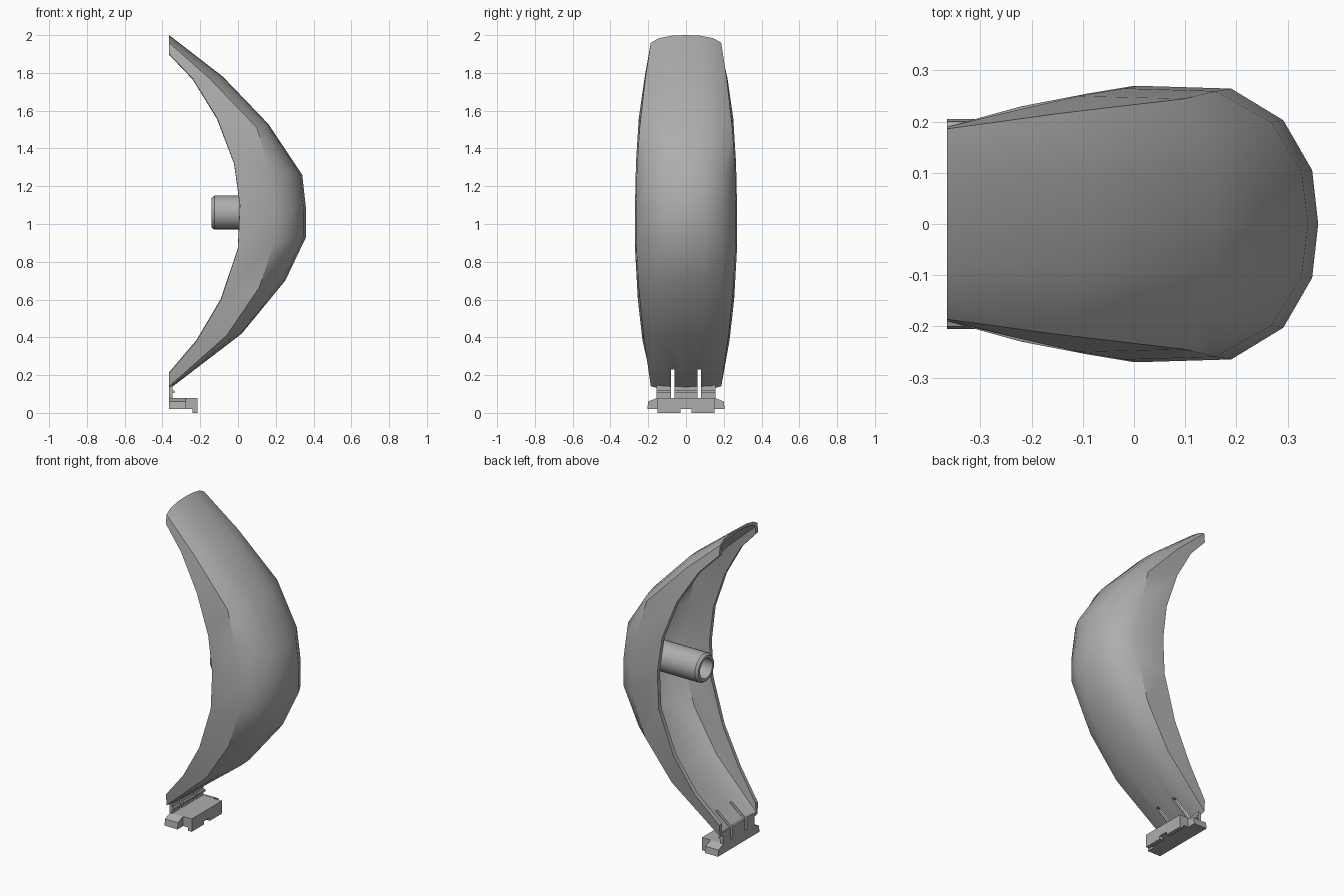
import bpy, bmesh, math
from mathutils import Matrix, Vector

cube = bpy.data.objects.get("Cube")
if cube:
    bpy.data.objects.remove(cube, do_unlink=True)

grey = bpy.data.materials.new("plain grey")
grey.use_nodes = True
GREY = (0.42, 0.42, 0.42, 1)
grey.diffuse_color = GREY
grey.node_tree.nodes["Principled BSDF"].inputs["Base Color"].default_value = GREY


def finish(name, bm, smooth=True):
    """Turn a bmesh into a named object with the shared material."""
    bmesh.ops.recalc_face_normals(bm, faces=bm.faces)
    mesh = bpy.data.meshes.new(name)
    bm.to_mesh(mesh)
    bm.free()
    mesh.materials.append(grey)
    obj = bpy.data.objects.new(name, mesh)
    bpy.context.collection.objects.link(obj)
    bpy.ops.object.select_all(action="DESELECT")
    bpy.context.view_layer.objects.active = obj
    obj.select_set(True)
    if smooth:
        bpy.ops.object.shade_smooth_by_angle(angle=math.radians(30))
    return obj


def add_box(bm, x0, x1, y0, y1, z0, z1):
    centre = Vector((x0 + x1, y0 + y1, z0 + z1)) / 2
    size = Matrix.Diagonal((x1 - x0, y1 - y0, z1 - z0, 1))
    bmesh.ops.create_cube(bm, size=1, matrix=Matrix.Translation(centre) @ size)


def add_prism(bm, profile, x0, x1):
    """Extrude a (y, z) profile along x."""
    ends = [[bm.verts.new((x, y, z)) for y, z in profile] for x in (x0, x1)]
    bm.faces.new(ends[0])
    bm.faces.new(ends[1])
    n = len(profile)
    for i in range(n):
        j = (i + 1) % n
        bm.faces.new((ends[0][i], ends[0][j], ends[1][j], ends[1][i]))


# Curved shell: each station is rim (x, z), side edge (x, z), crown (x, z), half width
END = -0.365
stations = [
    ((END, 1.90), (END, 1.96), (END, 2.0), 0.19),
    ((-0.24, 1.77), (-0.15, 1.77), (-0.08, 1.78), 0.22),
    ((-0.11, 1.56), (0.10, 1.51), (0.16, 1.53), 0.25),
    ((-0.02, 1.32), (0.16, 1.30), (0.34, 1.26), 0.265),
    ((0.01, 1.10), (0.19, 1.07), (0.36, 1.08), 0.27),
    ((0.0, 0.87), (0.19, 0.90), (0.36, 0.93), 0.27),
    ((-0.09, 0.60), (0.11, 0.66), (0.25, 0.70), 0.255),
    ((-0.22, 0.38), (-0.06, 0.41), (0.02, 0.42), 0.23),
    ((END, 0.21), (END, 0.14), (END, 0.125), 0.19),
]
arc = [(0.98, 0), (0.75, 0.6), (0.39, 0.93), (0, 1)]

bm = bmesh.new()
rows = []
for rim, side, crown, w in stations:
    half = [(rim[0], w, rim[1])]
    for across, rise in arc:
        x, z = (a + (b - a) * rise for a, b in zip(side, crown))
        half.append((x, w * across, z))
    section = half + [(x, -y, z) for x, y, z in reversed(half[:-1])]
    rows.append([bm.verts.new(p) for p in section])
for a, b in zip(rows, rows[1:]):
    for i in range(len(a) - 1):
        bm.faces.new((a[i], a[i + 1], b[i + 1], b[i]))
bmesh.ops.recalc_face_normals(bm, faces=bm.faces)
middle = rows[4][4]
if sum(f.normal.x for f in middle.link_faces) < 0:
    bmesh.ops.reverse_faces(bm, faces=bm.faces)
mesh = bpy.data.meshes.new("curved_shell")
bm.to_mesh(mesh)
bm.free()
mesh.materials.append(grey)
shell = bpy.data.objects.new("curved_shell", mesh)
bpy.context.collection.objects.link(shell)
wall = shell.modifiers.new("wall", "SOLIDIFY")
wall.thickness = 0.025
wall.offset = -1

# Two slots through the lower end
bm = bmesh.new()
for y in (-0.07, 0.07):
    add_box(bm, -0.5, 0.0, y - 0.01, y + 0.01, 0.05, 0.23)
cutter = finish("slot_cutter", bm, False)
cutter.hide_render = True

bpy.ops.object.select_all(action="DESELECT")
bpy.context.view_layer.objects.active = shell
shell.select_set(True)
bpy.ops.object.modifier_apply(modifier="wall")
for v in shell.data.vertices:
    v.co.x = max(v.co.x, END)
slots = shell.modifiers.new("slots", "BOOLEAN")
slots.operation = "DIFFERENCE"
slots.object = cutter
slots.solver = "EXACT"
bpy.ops.object.modifier_apply(modifier="slots")
bpy.data.objects.remove(cutter, do_unlink=True)
bpy.ops.object.shade_smooth_by_angle(angle=math.radians(30))

# Hollow mounting tube: (x, radius) profile spun about the x axis
bm = bmesh.new()
tube = [(0.335, 0.09), (-0.125, 0.09), (-0.14, 0.078), (-0.14, 0.062), (0.335, 0.062)]
SIDES = 20
rings = []
for k in range(SIDES):
    a = math.tau * k / SIDES
    rings.append([bm.verts.new((x, r * math.cos(a), 1.06 + r * math.sin(a))) for x, r in tube])
for k in range(SIDES):
    a, b = rings[k], rings[(k + 1) % SIDES]
    for i in range(len(tube)):
        j = (i + 1) % len(tube)
        bm.faces.new((a[i], a[j], b[j], b[i]))
finish("mounting_tube", bm)

# Clip base: winged slab, narrower tongue and two feet
bm = bmesh.new()
wings = [(-0.205, 0.02), (0.205, 0.02), (0.2, 0.06), (0.15, 0.08), (-0.15, 0.08), (-0.2, 0.06)]
add_prism(bm, wings, END, -0.275)
add_box(bm, -0.275, -0.215, -0.15, 0.15, 0.02, 0.08)
for s in (-1, 1):
    add_box(bm, -0.24, -0.215, *sorted((s * 0.03, s * 0.15)), 0.0, 0.02)
finish("clip_base", bm, False)

# Thin neck tabs joining the shell to the base, split by the slots
bm = bmesh.new()
for y0, y1 in ((-0.155, -0.08), (-0.06, 0.06), (0.08, 0.155)):
    add_box(bm, END, -0.348, y0, y1, 0.08, 0.155)
    add_box(bm, END, -0.335, y0, y1, 0.105, 0.118)
finish("neck_tabs", bm, False)
